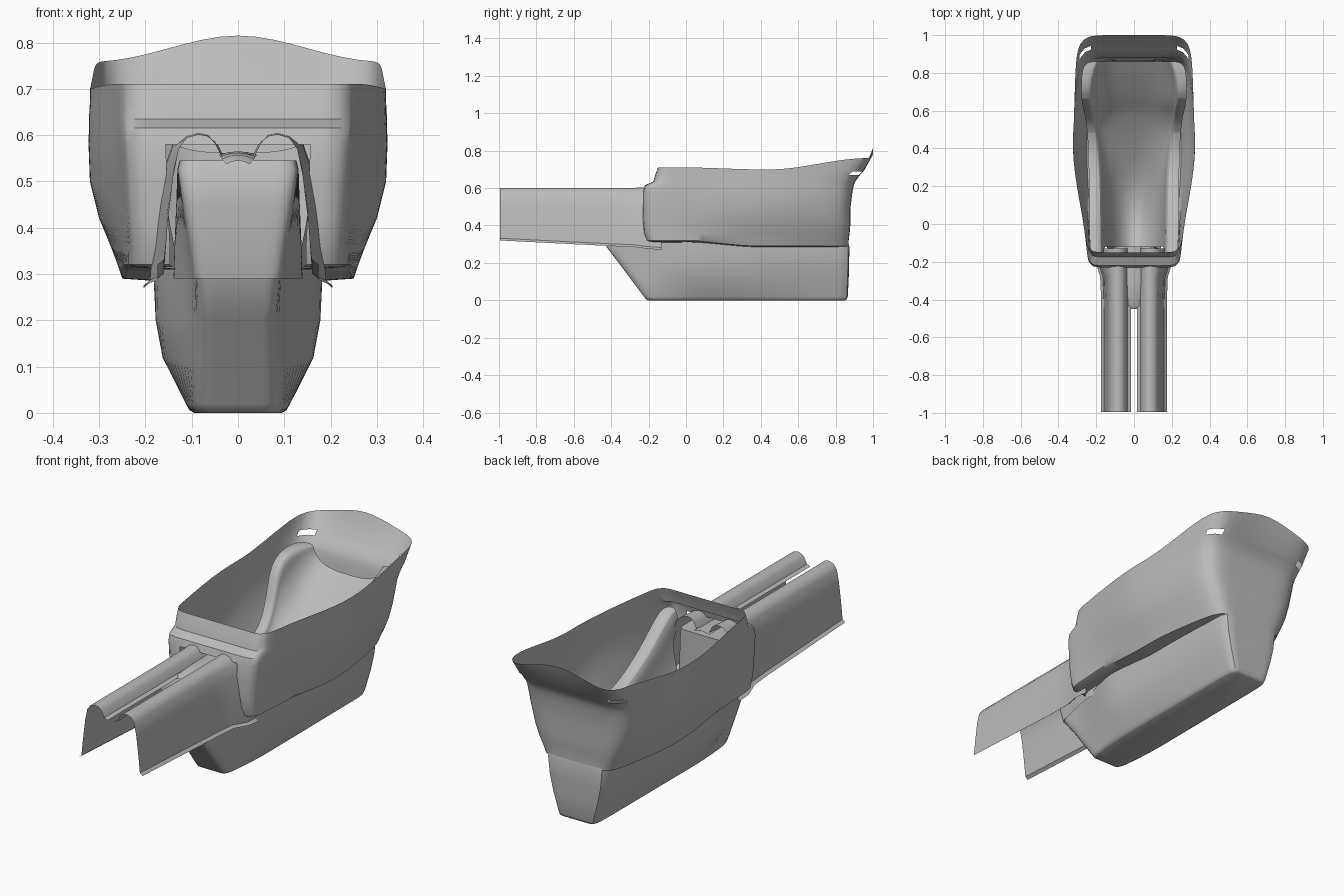
import bpy, bmesh, math

cube = bpy.data.objects.get("Cube")
if cube:
    bpy.data.objects.remove(cube)

grey = bpy.data.materials.new("moulded grey")
grey.use_nodes = True
grey.diffuse_color = (0.5, 0.5, 0.5, 1)
grey.node_tree.nodes["Principled BSDF"].inputs["Base Color"].default_value = (0.5, 0.5, 0.5, 1)


def smooth(a, b, t):
    t = min(max((t - a) / (b - a), 0), 1)
    return t * t * (3 - 2 * t)


def loft(name, rings, closed=False, cap=None, drop=None, subdiv=0):
    """Skin a list of equally long point rows, then drop faces by a rule."""
    bm = bmesh.new()
    rows = [[bm.verts.new(p) for p in ring] for ring in rings]
    n = len(rows[0])
    for a, b in zip(rows, rows[1:]):
        for i in range(n if closed else n - 1):
            j = (i + 1) % n
            bm.faces.new((a[i], a[j], b[j], b[i]))
    if cap is not None:
        bm.faces.new(rows[cap])
    if drop:
        gone = [f for f in bm.faces if drop(f.calc_center_median())]
        bmesh.ops.delete(bm, geom=gone, context="FACES")
    bmesh.ops.recalc_face_normals(bm, faces=bm.faces)
    mesh = bpy.data.meshes.new(name)
    bm.to_mesh(mesh)
    bm.free()
    mesh.materials.append(grey)
    obj = bpy.data.objects.new(name, mesh)
    bpy.context.collection.objects.link(obj)
    if subdiv:
        mod = obj.modifiers.new("Smooth", "SUBSURF")
        mod.levels = mod.render_levels = subdiv
    bpy.ops.object.select_all(action="DESELECT")
    obj.select_set(True)
    bpy.context.view_layer.objects.active = obj
    bpy.ops.object.shade_smooth_by_angle(angle=math.radians(40))


def outline(z, front, back, widths, stations, powers):
    """Rounded rectangular plan; half width and corner sharpness vary along y."""
    across, along = 16, 40
    square = [(-1 + 2 * i / across, -1) for i in range(across)]
    square += [(1, -1 + 2 * i / along) for i in range(along)]
    square += [(-u, -v) for u, v in square]
    ring = []
    for u, v in square:
        power = powers[0] if v < 0 else powers[1]
        size = (abs(u) ** power + abs(v) ** power) ** (1 / power)
        u, v = u / size, v / size
        y = (front + back) / 2 + v * (back - front) / 2
        s0, s1, s2 = stations
        w0, w1, w2 = widths
        w = w0 + (w1 - w0) * smooth(s0, s1, y) + (w2 - w1) * smooth(s1, s2, y)
        ring.append((u * w, y, z))
    return ring


# Outer shell: open tub with a flared, rising rear rim and a lower edge raised in front
shell_levels = [
    (0.285, -0.20, 0.865, (0.16, 0.18, 0.17)),
    (0.29, -0.20, 0.87, (0.225, 0.25, 0.20)),
    (0.32, -0.21, 0.87, (0.235, 0.26, 0.215)),
    (0.36, -0.225, 0.875, (0.235, 0.275, 0.235)),
    (0.42, -0.23, 0.88, (0.24, 0.30, 0.26)),
    (0.50, -0.23, 0.88, (0.245, 0.32, 0.285)),
    (0.58, -0.23, 0.89, (0.25, 0.323, 0.297)),
    (0.615, -0.22, 0.897, (0.25, 0.322, 0.30)),
    (0.635, -0.175, 0.905, (0.25, 0.322, 0.302)),
    (0.67, -0.165, 0.93, (0.25, 0.32, 0.306)),
    (0.69, -0.157, 0.95, (0.25, 0.32, 0.308)),
    (0.71, -0.15, 1.0, (0.25, 0.32, 0.31)),
]
shell = [outline(z, f, b, w, (-0.2, 0.42, 0.9), (14, 8)) for z, f, b, w in shell_levels]
for k in (0, 1):
    shell[k] = [(x, y, z + 0.025 * (1 - smooth(0, 0.4, y))) for x, y, z in shell[k]]
shell[-1] = [(x, y, z - 0.01 * smooth(0, 0.4, y) + 0.06 * smooth(0.45, 0.97, y)
              + 0.055 * smooth(0.9, 0.98, y) * (1 - smooth(0, 0.3, abs(x))))
             for x, y, z in shell[-1]]


def shell_opening(c):
    front_arch = c.y < -0.15 and abs(c.x) < 0.15 and c.z < 0.56
    rear_slot = c.y > 0.88 and abs(c.x) > 0.24 and 0.67 < c.z < 0.69
    return front_arch or rear_slot


loft("outer_shell", shell, closed=True, drop=shell_opening)

# Lower box with a raked front
box_levels = [
    (0.0, -0.20, 0.85, (0.075, 0.095, 0.095)),
    (0.006, -0.215, 0.86, (0.083, 0.105, 0.103)),
    (0.02, -0.225, 0.865, (0.085, 0.113, 0.108)),
    (0.12, -0.30, 0.87, (0.085, 0.163, 0.14)),
    (0.20, -0.36, 0.872, (0.085, 0.178, 0.16)),
    (0.285, -0.425, 0.874, (0.094, 0.182, 0.17)),
    (0.315, -0.43, 0.865, (0.096, 0.182, 0.17)),
]
loft("lower_box", [outline(z, f, b, w, (-0.35, 0.08, 0.87), (12, 14))
                   for z, f, b, w in box_levels], closed=True, cap=0)

# Nose that rises between the leg covers
nose_levels = [
    (0.29, -0.43, 0.095, 0.14),
    (0.36, -0.445, 0.105, 0.138),
    (0.45, -0.45, 0.12, 0.134),
    (0.525, -0.45, 0.131, 0.131),
    (0.545, -0.435, 0.126, 0.126),
]
loft("nose", [outline(z, f, -0.12, (a, b, b), (-0.43, -0.15, 0), (10, 10))
              for z, f, a, b in nose_levels], closed=True, cap=-1)

# Tongue lying in the valley between the covers
loft("tongue", [[(w * u, y, z - 0.008 * u * u) for u in (-1, -0.5, 0, 0.5, 1)]
                for y, z, w in ((-0.45, 0.545, 0.025), (-0.43, 0.557, 0.035),
                                (-0.3, 0.562, 0.038), (-0.12, 0.565, 0.042))])

# Seat: y, floor height, half width, rim height, outer edge of the lip, squareness
seat_rows = [
    (-0.17, 0.20, 0.165, 0.62, 0.225, 1),
    (-0.12, 0.14, 0.165, 0.61, 0.235, 1),
    (0.0, 0.09, 0.168, 0.50, 0.235, 1),
    (0.15, 0.09, 0.17, 0.40, 0.235, 1),
    (0.3, 0.15, 0.175, 0.34, 0.24, 1),
    (0.5, 0.27, 0.20, 0.34, 0.245, 0.9),
    (0.6, 0.34, 0.22, 0.48, 0.265, 0.8),
    (0.65, 0.39, 0.23, 0.64, 0.28, 0.7),
    (0.78, 0.50, 0.22, 0.67, 0.28, 0.6),
    (0.86, 0.56, 0.19, 0.665, 0.265, 0.6),
]
seat = []
for y, floor, half, rim, lip, square in seat_rows:
    row = []
    for i in range(-6, 7):
        t = i / 6 * math.pi / 2
        x = math.copysign(half * abs(math.sin(t)) ** square, t)
        row.append((x, y, floor + (rim - floor) * (1 - math.cos(t))))
    seat.append([(-lip, y, rim - 0.01)] + row + [(lip, y, rim - 0.01)])
loft("seat", seat, subdiv=2,
     drop=lambda c: c.y < -0.13 and abs(c.x) < 0.16)

# Pair of leg covers: arched channels with a small bottom flange
crown = [(0.016, 0.545), (0.035, 0.552), (0.05, 0.583), (0.065, 0.597), (0.085, 0.601),
         (0.11, 0.594), (0.128, 0.57), (0.14, 0.51), (0.152, 0.41)]
# Section: y, bottom height, outward flare, crown lift
leg_sections = [(-0.995, 0.32, 0, 0), (-0.7, 0.305, 0, 0), (-0.4, 0.29, 0, 0),
                (-0.28, 0.285, 0.005, 0), (-0.2, 0.275, 0.03, 0.004), (-0.13, 0.27, 0.03, 0.01)]
for side, label in ((1, "left"), (-1, "right")):
    rows = []
    for y, low, flare, lift in leg_sections:
        profile = [(x, z + lift) for x, z in crown] + [(0.16, low + 0.012), (0.174, low)]
        rows.append([(side * (x + flare * smooth(0.1, 0.16, x)), y, z) for x, z in profile])
    loft(label + "_leg_cover", rows)
